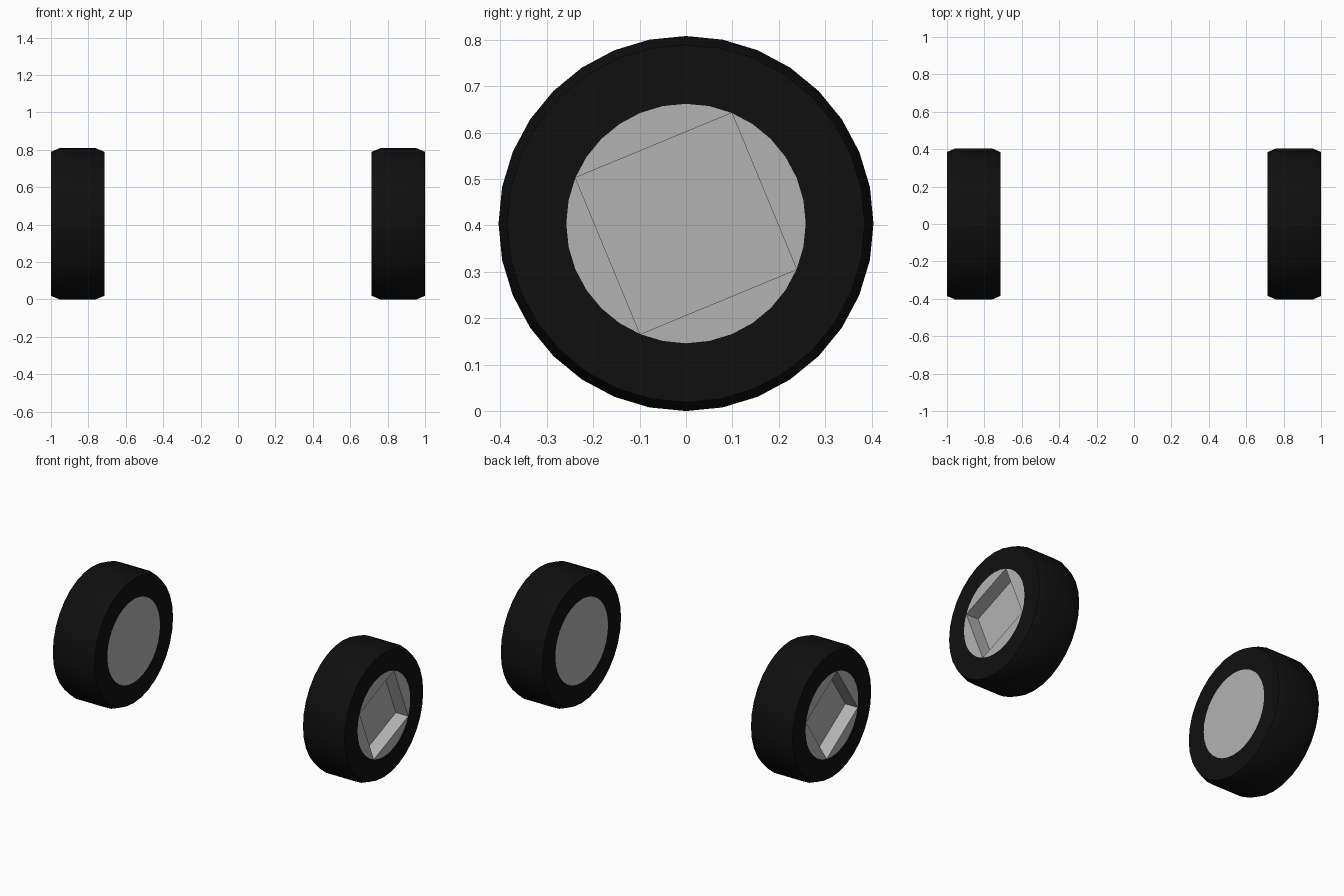
import bpy, bmesh, math

if "Cube" in bpy.data.objects:
    bpy.data.objects.remove(bpy.data.objects["Cube"], do_unlink=True)

SEGMENTS = 32
TYRE_R, SHOULDER_R, HUB_R = 0.404, 0.385, 0.258
INNER_X, OUTER_X, BEVEL = 0.715, 1.0, 0.045
RECESS = 0.085


def make_material(name, value):
    mat = bpy.data.materials.new(name)
    mat.use_nodes = True
    colour = (value, value, value, 1)
    mat.diffuse_color = colour
    mat.node_tree.nodes["Principled BSDF"].inputs["Base Color"].default_value = colour
    return mat


rubber = make_material("black rubber", 0.005)
metal = make_material("grey metal", 0.45)


def ring(bm, x, radius):
    angles = [math.tau * i / SEGMENTS for i in range(SEGMENTS)]
    return [bm.verts.new((x, radius * math.cos(a), TYRE_R + radius * math.sin(a)))
            for a in angles]


def bridge(bm, a, b):
    n = len(a)
    return [bm.faces.new((a[i], a[(i + 1) % n], b[(i + 1) % n], b[i])) for i in range(n)]


def finish(bm, name, mat):
    bmesh.ops.recalc_face_normals(bm, faces=bm.faces[:])
    mesh = bpy.data.meshes.new(name)
    bm.to_mesh(mesh)
    bm.free()
    mesh.materials.append(mat)
    obj = bpy.data.objects.new(name, mesh)
    bpy.context.collection.objects.link(obj)
    return obj


def make_tyre(name, side):
    # Revolved closed section with bevelled shoulders
    profile = [(INNER_X, HUB_R), (INNER_X, SHOULDER_R), (INNER_X + BEVEL, TYRE_R),
               (OUTER_X - BEVEL, TYRE_R), (OUTER_X, SHOULDER_R), (OUTER_X, HUB_R)]
    bm = bmesh.new()
    rings = [ring(bm, side * x, r) for x, r in profile]
    for a, b in zip(rings, rings[1:] + rings[:1]):
        bridge(bm, a, b)
    obj = finish(bm, name, rubber)
    bpy.ops.object.select_all(action="DESELECT")
    obj.select_set(True)
    bpy.context.view_layer.objects.active = obj
    bpy.ops.object.shade_smooth_by_angle(angle=math.radians(50))


def make_hub(name, side, first_corner):
    # Disc with a square socket whose corners touch the rim
    bm = bmesh.new()
    inner = ring(bm, side * INNER_X, HUB_R)
    outer = ring(bm, side * OUTER_X, HUB_R)
    bridge(bm, inner, outer)
    bm.faces.new(inner)
    quarter = SEGMENTS // 4
    corners = [first_corner + quarter * k for k in range(4)]
    for c in corners:
        bm.faces.new([outer[(c + i) % SEGMENTS] for i in range(quarter + 1)])
    opening = [outer[c] for c in corners]
    floor = [bm.verts.new((side * (OUTER_X - RECESS), v.co.y, v.co.z)) for v in opening]
    bridge(bm, opening, floor)
    bm.faces.new(floor)
    finish(bm, name, metal)


for label, side, corner in (("left", 1, 6), ("right", -1, 1)):
    make_tyre(label + "_tyre", side)
    make_hub(label + "_hub", side, corner)
